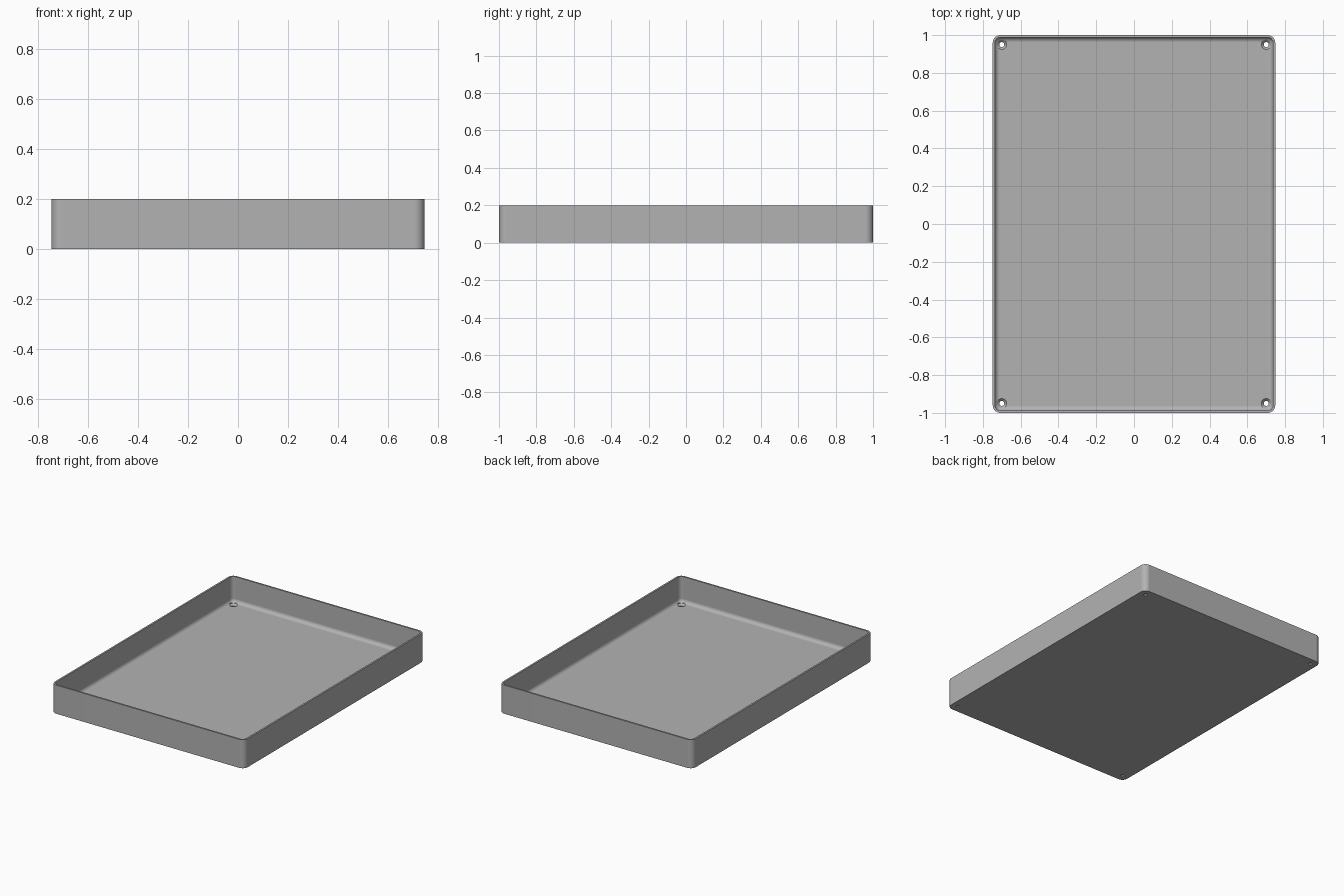
import bpy
import bmesh
import math

if "Cube" in bpy.data.objects:
    bpy.data.objects.remove(bpy.data.objects["Cube"], do_unlink=True)

HALF_X, HALF_Y, HEIGHT = 0.748, 1.0, 0.2
CORNER, WALL, FLOOR, FILLET = 0.04, 0.012, 0.02, 0.026
HOLE_X, HOLE_Y, HOLE_R, SINK_R = 0.7, 0.95, 0.013, 0.026
STEPS = 8

grey = bpy.data.materials.new("plain grey")
grey.use_nodes = True
colour = (0.45, 0.45, 0.45, 1)
grey.diffuse_color = colour
grey.node_tree.nodes["Principled BSDF"].inputs["Base Color"].default_value = colour


def make_object(name, bm):
    bmesh.ops.recalc_face_normals(bm, faces=bm.faces)
    mesh = bpy.data.meshes.new(name)
    bm.to_mesh(mesh)
    bm.free()
    mesh.materials.append(grey)
    obj = bpy.data.objects.new(name, mesh)
    bpy.context.collection.objects.link(obj)
    return obj


def skin(bm, loops):
    """Join successive closed loops of points and cap both ends."""
    rings = [[bm.verts.new(p) for p in loop] for loop in loops]
    for a, b in zip(rings, rings[1:]):
        for i in range(len(a)):
            j = (i + 1) % len(a)
            bm.faces.new((a[i], a[j], b[j], b[i]))
    bm.faces.new(rings[0])
    bm.faces.new(rings[-1])


def rounded_rectangle(inset, z):
    r = CORNER - inset
    points = []
    for k, (sx, sy) in enumerate(((1, 1), (-1, 1), (-1, -1), (1, -1))):
        for i in range(STEPS + 1):
            a = math.pi / 2 * (k + i / STEPS)
            points.append((sx * (HALF_X - CORNER) + r * math.cos(a),
                           sy * (HALF_Y - CORNER) + r * math.sin(a), z))
    return points


def circle(x, y, r, z, count=32):
    angles = [2 * math.pi * i / count for i in range(count)]
    return [(x + r * math.cos(a), y + r * math.sin(a), z) for a in angles]


# Tray: outer wall, rim, inner wall, and a fillet down to the floor
profile = [(0, 0), (0, HEIGHT), (WALL, HEIGHT)]
for i in range(STEPS + 1):
    a = math.pi / 2 * i / STEPS
    profile.append((WALL + FILLET * (1 - math.cos(a)),
                    FLOOR + FILLET * (1 - math.sin(a))))
bm = bmesh.new()
skin(bm, [rounded_rectangle(inset, z) for inset, z in profile])
tray = make_object("tray", bm)

# Countersunk screw holes in the four corners
bm = bmesh.new()
for sx in (-1, 1):
    for sy in (-1, 1):
        stations = ((HOLE_R, -0.02), (HOLE_R, 0.007), (SINK_R, FLOOR), (SINK_R, 0.1))
        skin(bm, [circle(sx * HOLE_X, sy * HOLE_Y, r, z) for r, z in stations])
cutter = make_object("screw_hole_cutter", bm)
cutter.hide_render = True

bpy.ops.object.select_all(action="DESELECT")
bpy.context.view_layer.objects.active = tray
tray.select_set(True)
cut = tray.modifiers.new("screw holes", "BOOLEAN")
cut.operation = "DIFFERENCE"
cut.solver = "EXACT"
cut.object = cutter
bpy.ops.object.modifier_apply(modifier=cut.name)
bpy.data.objects.remove(cutter, do_unlink=True)

# Smooth rounded parts while keeping flat faces flat
bpy.ops.object.shade_smooth_by_angle(angle=math.radians(30))
weighted = tray.modifiers.new("flat faces", "WEIGHTED_NORMAL")
weighted.keep_sharp = True
